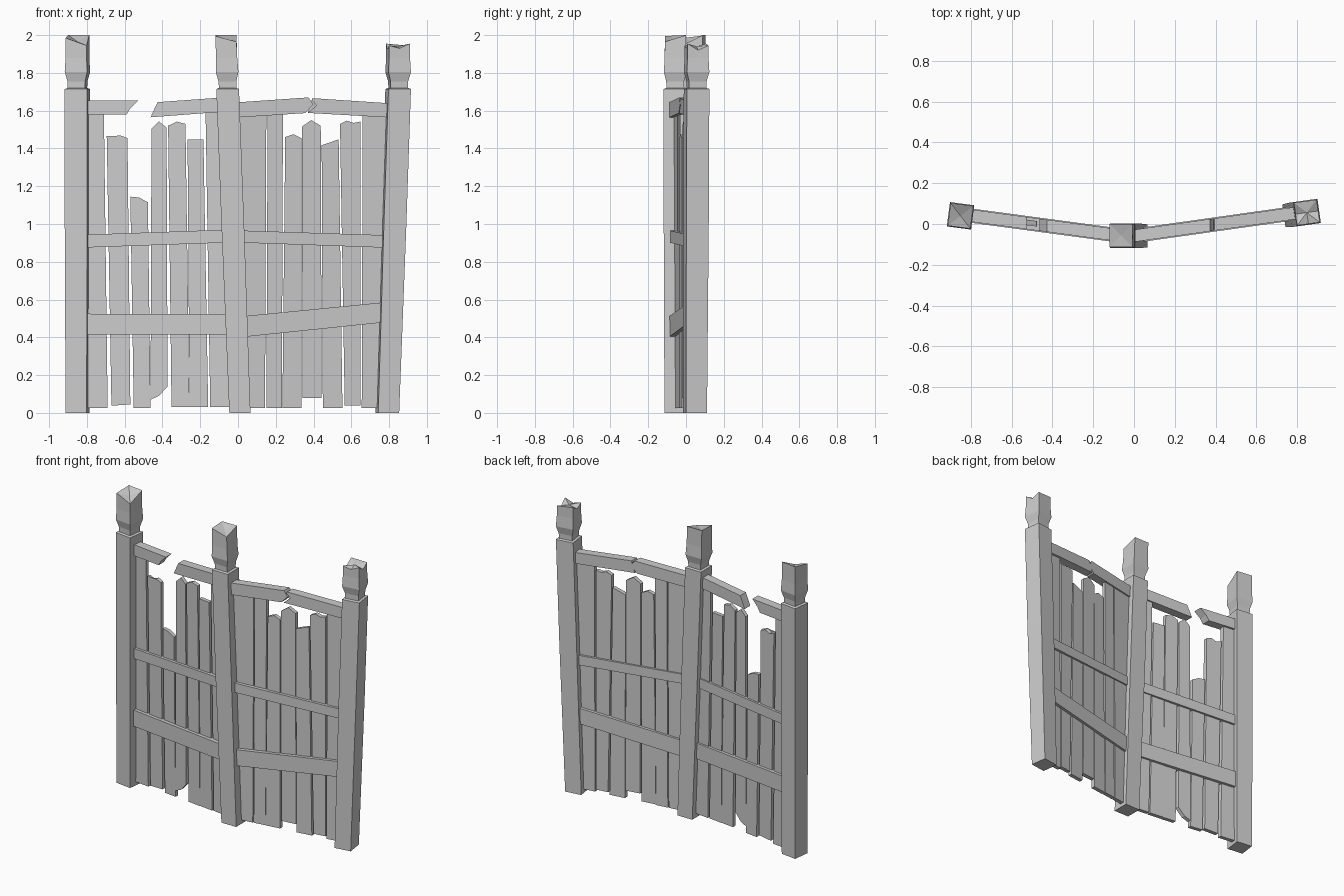
import bpy, bmesh, math, random

random.seed(4)


def finish(name, bm):
    bmesh.ops.recalc_face_normals(bm, faces=bm.faces)
    mesh = bpy.data.meshes.new(name)
    bm.to_mesh(mesh)
    bm.free()
    obj = bpy.data.objects.new(name, mesh)
    bpy.context.collection.objects.link(obj)
    return obj


def panel_y(x, side):
    # centre line of each fence panel, meeting in a shallow V at the middle post
    return -0.066 - 0.134 * x if side < 0 else -0.058 + 0.141 * x


def slab(name, outline, side, thick, shift=0.0):
    # front-view outline given thickness along the panel line
    bm = bmesh.new()
    rows = []
    for s in (-0.5, 0.5):
        rows.append([bm.verts.new((x, panel_y(x, side) + shift + s * thick, z))
                     for x, z in outline])
    n = len(outline)
    bm.faces.new(rows[0])
    bm.faces.new(rows[1][::-1])
    for i in range(n):
        j = (i + 1) % n
        bm.faces.new((rows[0][i], rows[0][j], rows[1][j], rows[1][i]))
    bmesh.ops.triangulate(bm, faces=[f for f in bm.faces if len(f.verts) > 4])
    return finish(name, bm)


def post(name, axis, turn, tops, centre):
    # square shaft, narrow neck and finial lofted along a leaning axis, broken top
    # tops: heights around the rim (4 corners, or 8 with side midpoints)
    corners = [(-1, -1), (1, -1), (1, 1), (-1, 1)]
    rim = []
    for i, c in enumerate(corners):
        rim.append(c)
        if len(tops) == 8:
            d = corners[(i + 1) % 4]
            rim.append(((c[0] + d[0]) / 2, (c[1] + d[1]) / 2))
    (x0, y0), (x1, y1), (x2, y2) = axis
    ca, sa = math.cos(turn), math.sin(turn)
    sections = [(0, 0.056), (1.0, 0.06), (1.715, 0.06), (1.72, 0.046),
                (1.755, 0.047), (1.805, 0.06), (1.88, 0.056), (2.0, 0.056)]
    bm = bmesh.new()
    rings = []
    for k, (z, h) in enumerate(sections):
        if z <= 1.72:
            t = z / 1.72
            cx, cy = x0 + (x1 - x0) * t, y0 + (y1 - y0) * t
        else:
            t = (z - 1.72) / 0.28
            cx, cy = x1 + (x2 - x1) * t, y1 + (y2 - y1) * t
        last = k == len(sections) - 1
        rings.append([bm.verts.new((cx + h * (u * ca - v * sa),
                                    cy + h * (u * sa + v * ca),
                                    tops[i] if last else z))
                      for i, (u, v) in enumerate(rim)])
    n = len(rim)
    for a, b in zip(rings, rings[1:]):
        for i in range(n):
            j = (i + 1) % n
            bm.faces.new((a[i], a[j], b[j], b[i]))
    bm.faces.new(rings[0][::-1])
    mid = bm.verts.new((x2, y2, centre))
    for i in range(n):
        bm.faces.new((rings[-1][i], rings[-1][(i + 1) % n], mid))
    return finish(name, bm)


# Posts
post("left_post", [(-0.85, 0.04), (-0.85, 0.04), (-0.85, 0.04)],
     math.radians(-7.5), [1.985, 1.945, 2.0, 2.0], 1.965)
post("middle_post", [(0.01, -0.058), (-0.055, -0.058), (-0.064, -0.056)],
     0, [1.995, 1.965, 2.0, 2.0], 1.98)
post("right_post", [(0.79, 0.048), (0.848, 0.056), (0.847, 0.056)],
     math.radians(8), [1.945, 1.93, 1.955, 1.92, 1.945, 1.95, 1.955, 1.925], 1.94)

# Lower and middle rails: side, x0, x1, bottom/top at x0, bottom/top at x1, thickness
rails = {
    "left_lower_rail": (-1, -0.82, -0.02, 0.414, 0.525, 0.414, 0.522, 0.07),
    "right_lower_rail": (1, 0.03, 0.78, 0.402, 0.512, 0.48, 0.586, 0.07),
    "left_middle_rail": (-1, -0.82, -0.05, 0.875, 0.943, 0.902, 0.97, 0.06),
    "right_middle_rail": (1, 0.0, 0.80, 0.902, 0.966, 0.874, 0.94, 0.06),
}
for name, (side, xa, xb, ba, ta, bb, tb, th) in rails.items():
    slab(name, [(xa, ba), (xb, bb), (xb, tb), (xa, ta)], side, th)

# Snapped top rails
slab("left_top_rail_outer", [(-0.82, 1.58), (-0.59, 1.58), (-0.57, 1.613),
     (-0.527, 1.655), (-0.82, 1.655)], -1, 0.06)
slab("left_top_rail_inner", [(-0.463, 1.565), (-0.08, 1.594), (-0.08, 1.67),
     (-0.426, 1.645)], -1, 0.06)
slab("right_top_rail_inner", [(-0.02, 1.563), (0.355, 1.587), (0.398, 1.632),
     (0.385, 1.645), (0.373, 1.67), (-0.02, 1.643)], 1, 0.06)
slab("right_top_rail_outer", [(0.37, 1.588), (0.82, 1.563), (0.82, 1.638),
     (0.394, 1.666), (0.39, 1.655), (0.416, 1.628)], 1, 0.06)

# Planks: top left/right x, bottom left/right x, top edge heights, bottom edge heights
left_planks = [
    (-0.80, -0.71, -0.80, -0.69, (1.6, 1.6), (0.025, 0.025)),
    (-0.695, -0.585, -0.67, -0.57, (1.465, 1.452, 1.468, 1.455), (0.038, 0.045)),
    (-0.57, -0.477, -0.552, -0.463, (1.145, 1.14, 1.115), (0.027, 0.027)),
    (-0.458, -0.378, -0.463, -0.373, (1.505, 1.543, 1.51), (0.07, 0.09, 0.14)),
    (-0.37, -0.278, -0.352, -0.257, (1.52, 1.542, 1.53), (0.03, 0.03)),
    (-0.267, -0.183, -0.257, -0.158, (1.447, 1.447), (0.03, 0.03)),
    (-0.172, -0.06, -0.147, -0.02, (1.61, 1.61), (0.03, 0.03)),
]
right_planks = [
    (0.0, 0.15, 0.03, 0.143, (1.6, 1.6), (0.025, 0.025)),
    (0.157, 0.238, 0.15, 0.232, (1.6, 1.6), (0.025, 0.025)),
    (0.25, 0.335, 0.235, 0.335, (1.46, 1.475, 1.455), (0.027, 0.027)),
    (0.338, 0.438, 0.342, 0.443, (1.515, 1.55, 1.52), (0.08, 0.078)),
    (0.443, 0.533, 0.449, 0.553, (1.417, 1.432, 1.448), (0.025, 0.025)),
    (0.54, 0.648, 0.565, 0.648, (1.53, 1.547, 1.535, 1.542), (0.04, 0.04)),
    (0.66, 0.80, 0.655, 0.77, (1.6, 1.6), (0.025, 0.025)),
]
for side, label, planks in ((-1, "left", left_planks), (1, "right", right_planks)):
    for k, (tl, tr, bl, br, top, bottom) in enumerate(planks):
        low = [(bl + (br - bl) * i / (len(bottom) - 1), z)
               for i, z in enumerate(bottom)]
        high = [(tl + (tr - tl) * i / (len(top) - 1), z)
                for i, z in enumerate(top)]
        slab(f"{label}_plank_{k + 1}", low + high[::-1], side, 0.027,
             0.004 + random.uniform(-0.004, 0.004))
